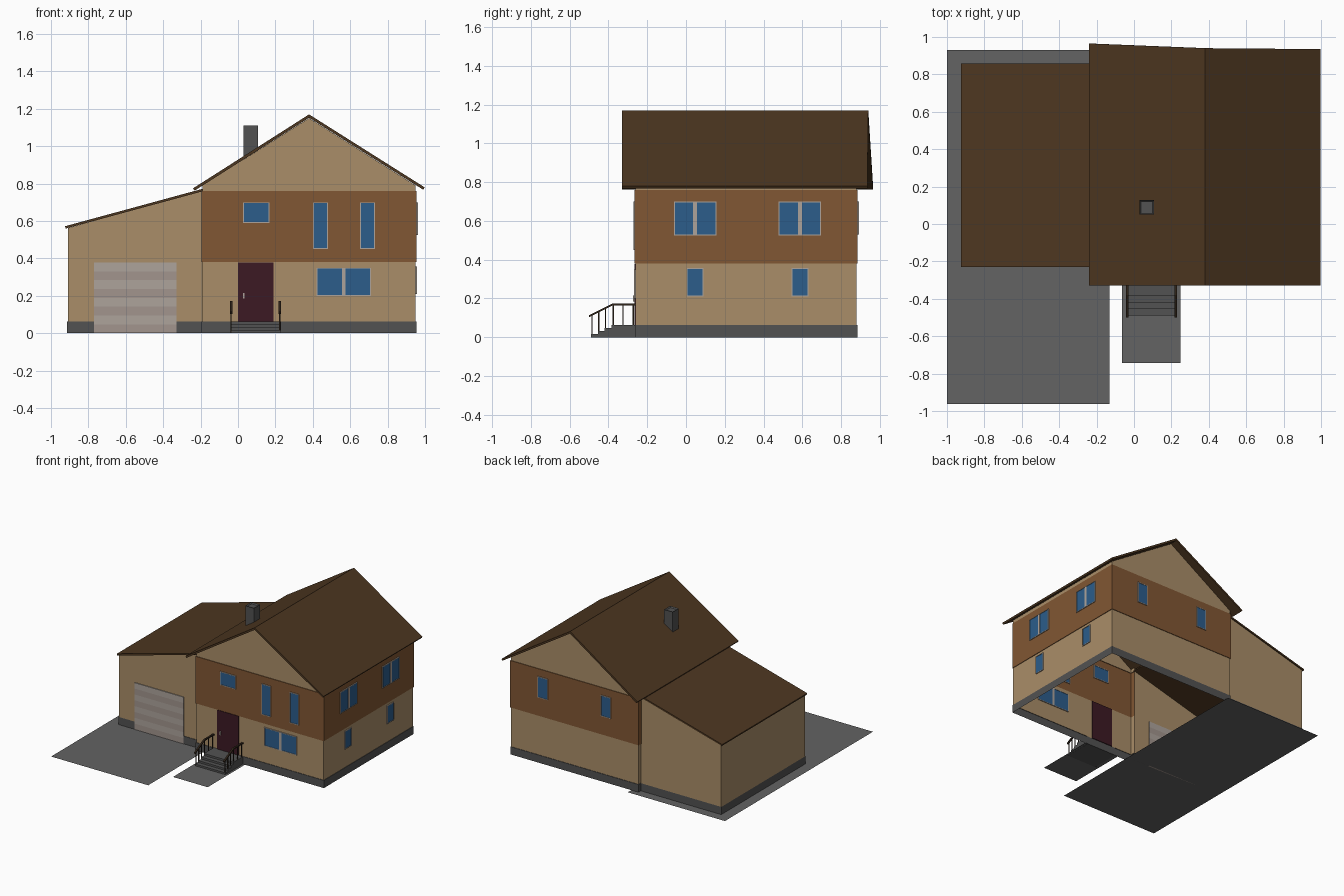
import bpy, bmesh
from mathutils import Vector

if "Cube" in bpy.data.objects:
    bpy.data.objects.remove(bpy.data.objects["Cube"])


def mat(name, r, g, b):
    m = bpy.data.materials.new(name)
    m.diffuse_color = (r, g, b, 1)
    m.use_nodes = True
    m.node_tree.nodes["Principled BSDF"].inputs["Base Color"].default_value = m.diffuse_color
    return m


TAN = mat("tan_siding", .40, .27, .14)
BROWN = mat("brown_siding", .22, .095, .033)
ROOF = mat("roofing", .075, .038, .015)
STONE = mat("dark_stone", .085, .085, .085)
PAVE = mat("paving", .125, .125, .125)
DOOR = mat("door_red", .045, .01, .017)
GLASS = mat("glass", .025, .11, .26)
FRAME = mat("frame", .42, .37, .33)
PANEL = mat("panel_shade", .36, .30, .27)
IRON = mat("rail_dark", .03, .018, .01)


def mesh(name, verts, faces, m):
    me = bpy.data.meshes.new(name)
    me.from_pydata(verts, [], faces)
    me.materials.append(m)
    ob = bpy.data.objects.new(name, me)
    bpy.context.collection.objects.link(ob)
    return ob


def boxes(name, items, m):
    """One object made of axis-aligned boxes (x0, x1, y0, y1, z0, z1)."""
    v, f = [], []
    for x0, x1, y0, y1, z0, z1 in items:
        n = len(v)
        v += [(x, y, z) for z in (z0, z1) for x, y in ((x0, y0), (x1, y0), (x1, y1), (x0, y1))]
        f += [[n + i for i in q] for q in ((3, 2, 1, 0), (4, 5, 6, 7), (0, 1, 5, 4),
                                           (1, 2, 6, 5), (2, 3, 7, 6), (3, 0, 4, 7))]
    return mesh(name, v, f, m)


def sweep(name, rows, m):
    """Skin between stacked rows of points."""
    n = len(rows[0])
    faces = [(r * n + i, r * n + i + 1, (r + 1) * n + i + 1, (r + 1) * n + i)
             for r in range(len(rows) - 1) for i in range(n - 1)]
    return mesh(name, [p for row in rows for p in row], faces, m)


def slab(name, corners, t, m):
    ob = mesh(name, corners, [(0, 1, 2, 3)], m)
    s = ob.modifiers.new("thickness", 'SOLIDIFY')
    s.thickness, s.offset = t, -1
    return ob


# Main house shell, open on the garage side
X0, X1, Y0, Y1 = -.19, .95, -.26, .88
GX, GY0, GY1 = -.91, -.22, .85


def main_row(o, z):
    return [(x, y, z) for x, y in ((X0 - o, GY0), (X0 - o, Y0 - o), (X1 + o, Y0 - o),
                                   (X1 + o, Y1 + o), (X0 - o, Y1 + o), (X0 - o, GY1))]


sweep("main_foundation", [main_row(.004, 0), main_row(.004, .062), main_row(0, .062)], STONE)
sweep("main_lower_wall", [main_row(0, .062), main_row(0, .38)], TAN)
sweep("main_upper_wall", [main_row(0, .38), main_row(.005, .38), main_row(.005, .76), main_row(0, .76)], BROWN)
sweep("main_wall_top", [main_row(0, .76), main_row(0, .79)], TAN)
for nm, y, order in (("front_gable", Y0, 1), ("back_gable", Y1, -1)):
    pts = [(X0, y, .79), (X1, y, .79), (.38, y, 1.15)]
    mesh(nm, pts, [(0, 1, 2)[::order]], TAN)

# Garage shell
gpath = [(X0, GY1), (GX, GY1), (GX, GY0), (X0, GY0)]
sweep("garage_wall", [[(x, y, 0) for x, y in gpath],
                      [(x, y, .76 if x > -.5 else .562) for x, y in gpath]], TAN)
o = .004
base = [(X0, GY1 + o), (GX - o, GY1 + o), (GX - o, GY0 - o), (-.77, GY0 - o)]
sweep("garage_foundation", [[(x, y, z) for x, y in base] for z in (0, .062)], STONE)
boxes("garage_foundation_right", [(-.33, X0, GY0 - o, GY0, 0, .062)], STONE)

# Roofs
slab("roof_left", [(-.24, -.33, .775), (.38, -.33, 1.17), (.38, .94, 1.17), (-.24, .965, .775)], .015, ROOF)
slab("roof_right", [(.38, -.33, 1.17), (.998, -.33, .78), (.998, .935, .78), (.38, .94, 1.17)], .015, ROOF)
slab("garage_roof", [(-.925, -.23, .572), (-.19, -.23, .772), (-.19, .858, .772), (-.925, .858, .572)], .013, ROOF)

# Chimney with recessed flue
ch = boxes("chimney", [(.03, .107, .05, .127, .91, 1.11)], STONE)
bm = bmesh.new()
bm.from_mesh(ch.data)
bm.faces.ensure_lookup_table()
top = max(bm.faces, key=lambda f: f.calc_center_median().z)
bmesh.ops.inset_region(bm, faces=[top], thickness=.01)
bmesh.ops.translate(bm, verts=top.verts, vec=(0, 0, -.01))
bm.to_mesh(ch.data)
bm.free()


# Windows: u range, z range, wall axis and plane position
def window(name, axis, plane, u0, u1, z0, z1, double=False):
    def b(a0, a1, c0, c1, d):
        p0, p1 = plane - d, plane + d
        return (a0, a1, p0, p1, c0, c1) if axis == 'y' else (p0, p1, a0, a1, c0, c1)
    w = .005
    bars = [b(u0, u0 + w, z0, z1, .007), b(u1 - w, u1, z0, z1, .007),
            b(u0 + w, u1 - w, z0, z0 + w, .007), b(u0 + w, u1 - w, z1 - w, z1, .007)]
    if double:
        c = (u0 + u1) / 2
        bars.append(b(c - .01, c + .01, z0 + w, z1 - w, .007))
    boxes(name + "_frame", bars, FRAME)
    boxes(name + "_glass", [b(u0 + w, u1 - w, z0 + w, z1 - w, .004)], GLASS)


F, R, B = Y0 - .005, X1 + .005, Y1 + .005
window("front_small_window", 'y', F, .028, .168, .59, .70)
window("front_tall_window_a", 'y', F, .40, .48, .45, .70)
window("front_tall_window_b", 'y', F, .652, .732, .45, .70)
window("front_wide_window", 'y', Y0, .42, .71, .20, .35, True)
for i, y in enumerate((-.062, .478)):
    window(f"side_upper_window_{i}", 'x', R, y, y + .218, .525, .70, True)
for i, y in enumerate((.004, .544)):
    window(f"side_lower_window_{i}", 'x', X1, y, y + .087, .21, .357)
for i, x in enumerate((.05, .617)):
    window(f"back_window_{i}", 'y', B, x, x + .09, .53, .70)

# Front door and handle
boxes("front_door", [(0, .19, Y0 - .006, Y0 + .006, .062, .378)], DOOR)
boxes("door_handle", [(.026, .034, Y0 - .014, Y0 - .006, .185, .215)], FRAME)

# Garage door in alternating strips
h = .378 / 8
for nm, k, m in (("garage_door_light", 1, FRAME), ("garage_door_dark", 0, PANEL)):
    boxes(nm, [(-.77, -.33, GY0 - .006, GY0 + .006, i * h, (i + 1) * h) for i in range(k, 8, 2)], m)

# Front steps, each tread running back to the wall
boxes("front_steps", [(-.035, .23, -.49 + i * .035, Y0, i * .0155, (i + 1) * .0155) for i in range(4)], STONE)

# Railings
for side, x in (("left", -.037), ("right", .223)):
    w = .007
    line = [(-.50, .108), (-.38, .168), (Y0, .168)]
    rows = [[(x + dx, y, z + dz) for dx, dz in ((-w, -.005), (w, -.005), (w, .005), (-w, .005), (-w, -.005))]
            for y, z in line]
    sweep(f"{side}_handrail", rows, IRON)
    posts = []
    for y, z0 in ((-.485, 0), (-.45, .015), (-.415, .03), (-.375, .06), (-.325, .06), (-.272, .06)):
        top_z = .168 if y > -.38 else .108 + (y + .5) * .5
        posts.append((x - .003, x + .003, y - .003, y + .003, z0, top_z))
    boxes(f"{side}_rail_posts", posts, IRON)

# Paving
mesh("driveway", [(-1, -.963, 0), (-.13, -.963, 0), (-.13, .93, 0), (-1, .93, 0)], [(0, 1, 2, 3)], PAVE)
mesh("front_path", [(-.063, -.742, .001), (.248, -.742, .001), (.248, -.26, .001), (-.063, -.26, .001)],
     [(0, 1, 2, 3)], PAVE)
